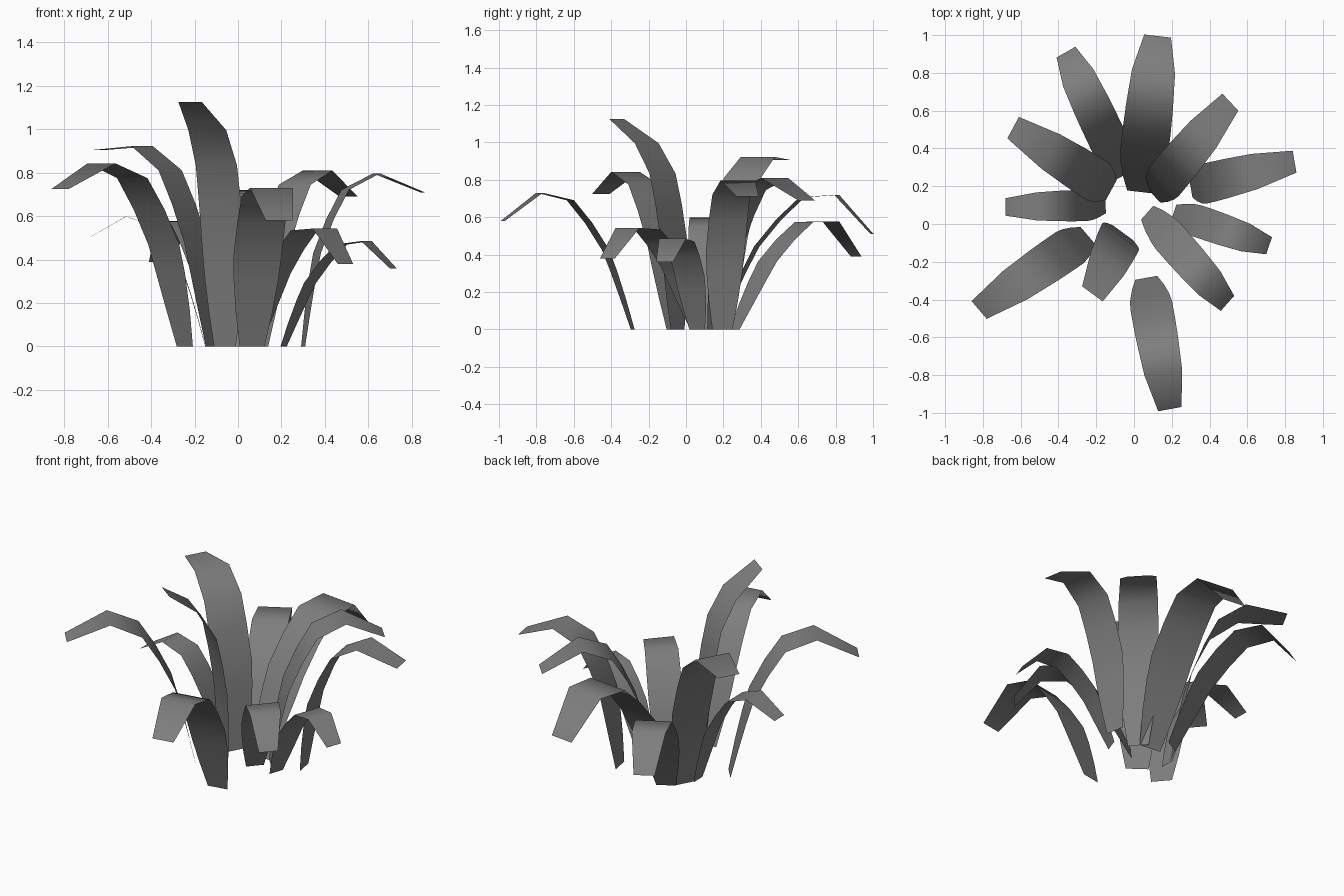
import bpy
import math
from mathutils import Matrix, Vector

cube = bpy.data.objects.get("Cube")
if cube:
    bpy.data.objects.remove(cube, do_unlink=True)

# Single leaf colour
leaf_grey = bpy.data.materials.new("leaf_grey")
leaf_grey.use_nodes = True
colour = (0.21, 0.21, 0.21, 1)
leaf_grey.diffuse_color = colour
shader = leaf_grey.node_tree.nodes["Principled BSDF"]
shader.inputs["Base Color"].default_value = colour

# Shared arching profile from base (0) to tip (1):
# complex midrib point, share of the leaf's length, relative width
PROFILE = [
    (0, 0, 0.52), (0.15 + 0.1j, 0.135, 0.76), (0.3 + 0.195j, 0.27, 0.93),
    (0.42 + 0.265j, 0.375, 1), (0.6 + 0.325j, 0.515, 1),
    (0.77 + 0.36j, 0.645, 0.98), (0.94 + 0.275j, 0.79, 0.9), (1, 1, 0.56),
]


def make_leaf(name, base, tip, height, width, bend=1.0, turn=0):
    """Flat blade from base to tip; bend blends straight to arched, turn swivels its width."""
    start = Vector(base).to_3d()
    flat = Vector(tip).to_3d() - start
    outward = flat.normalized()
    side = Matrix.Rotation(math.radians(90 + turn), 3, "Z") @ outward
    chord = complex(flat.length, height)
    verts = []
    for arched, straight, wide in PROFILE:
        p = (straight + (arched - straight) * bend) * chord
        mid = start + outward * p.real + Vector((0, 0, p.imag))
        half = side * (width * wide / 2)
        verts += [mid - half, mid + half]
    faces = [(i, i + 2, i + 3, i + 1) for i in range(0, len(verts) - 2, 2)]
    mesh = bpy.data.meshes.new(name)
    mesh.from_pydata(verts, [], faces)
    mesh.materials.append(leaf_grey)
    mesh.shade_smooth()
    leaf = bpy.data.objects.new(name, mesh)
    bpy.context.collection.objects.link(leaf)


# Rear leaves
make_leaf("back_leaf", (0.03, 0.17), (0.125, 0.995), 0.51, 0.255, 1.04)
make_leaf("back_right_leaf", (-0.05, 0.26), (-0.36, 0.91), 0.39, 0.205, 1.05, 4)
make_leaf("back_left_leaf", (0.1, 0.155), (0.51, 0.645), 0.69, 0.22, 0.95, -7)
make_leaf("upper_right_leaf", (-0.12, 0.18), (-0.64, 0.51), 0.905, 0.23, 0.68, 4)

# Side leaves
make_leaf("left_leaf", (0.3, 0.195), (0.85, 0.33), 0.71, 0.21, 0.9, -4)
make_leaf("low_left_leaf", (0.21, 0.06), (0.715, -0.115), 0.36, 0.17)
make_leaf("right_leaf", (-0.15, 0.1), (-0.68, 0.09), 0.505, 0.165, 0.9)

# Front leaves
make_leaf("front_left_leaf", (0.07, 0.06), (0.495, -0.42), 0.38, 0.19, 1.04, 7)
make_leaf("front_leaf", (0.065, -0.285), (0.19, -0.98), 0.58, 0.225, 0.97)
make_leaf("tall_leaf", (-0.06, -0.045), (-0.22, -0.37), 1.125, 0.24, 0.4, -10)
make_leaf("front_right_leaf", (-0.245, -0.06), (-0.82, -0.455), 0.725, 0.22, 0.9, 6)
